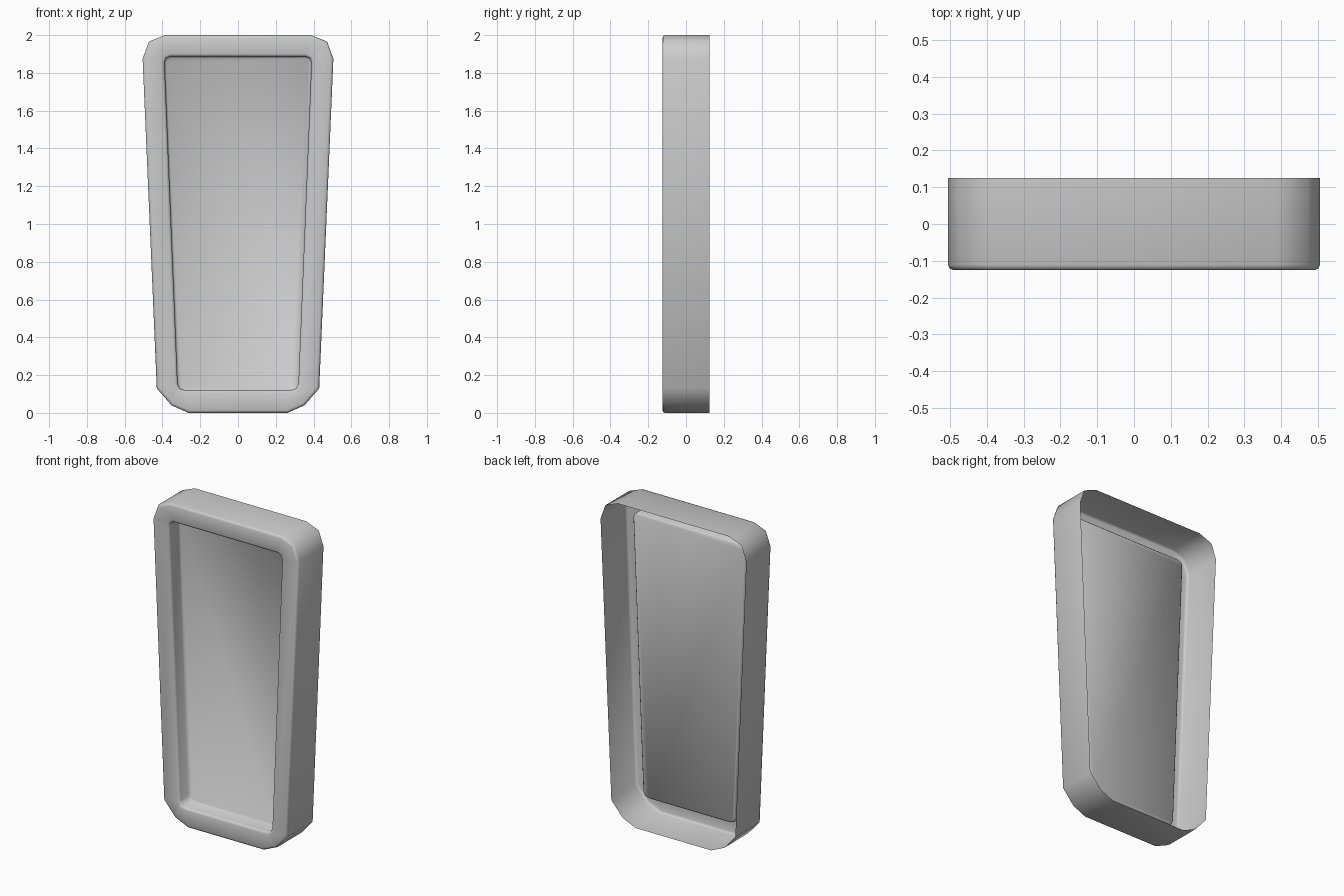
import bpy, bmesh, math
from mathutils import Vector

if "Cube" in bpy.data.objects:
    bpy.data.objects.remove(bpy.data.objects["Cube"])


def mirrored(half):
    """Closed outline from its right half (top to bottom), as (x, z)."""
    return [Vector(p) for p in half] + [Vector((-x, z)) for x, z in reversed(half)]


def offset(outline, d):
    """Move an outline outwards by d (inwards when negative)."""
    result = []
    n = len(outline)
    for i, p in enumerate(outline):
        a = (p - outline[i - 1]).normalized()
        b = (outline[(i + 1) % n] - p).normalized()
        na, nb = Vector((-a.y, a.x)), Vector((-b.y, b.x))
        result.append(p + (na + nb) * d / (1 + na.dot(nb)))
    return result


outer = mirrored([(0.385, 2.0), (0.472, 1.966), (0.505, 1.875),
                  (0.43, 0.13), (0.352, 0.04), (0.262, 0.0)])
inner = mirrored([(0.358, 1.887), (0.38, 1.878), (0.389, 1.855),
                  (0.32, 0.155), (0.308, 0.129), (0.28, 0.12)])

# Open-backed side wall, rounded front rim, recess wall and panel edge
sections = [(outer, 0, 0.125), (outer, 0, -0.111), (outer, -0.004, -0.121),
            (outer, -0.014, -0.125), (inner, 0.014, -0.125),
            (inner, 0.004, -0.121), (inner, 0, -0.111), (inner, 0, -0.036),
            (inner, -0.008, -0.028)]

bm = bmesh.new()
loops = [[bm.verts.new((p.x, y, p.y)) for p in offset(o, d)] for o, d, y in sections]
for a, b in zip(loops, loops[1:]):
    for i in range(len(a)):
        j = (i + 1) % len(a)
        bm.faces.new((a[i], a[j], b[j], b[i]))

# Recessed flat panel
panel = bm.faces.new(loops[-1])
bm.normal_update()
if panel.normal.y > 0:
    panel.normal_flip()
bmesh.ops.recalc_face_normals(bm, faces=bm.faces)
bm.normal_update()
if panel.normal.y > 0:
    bmesh.ops.reverse_faces(bm, faces=bm.faces)

mesh = bpy.data.meshes.new("tapered_frame_panel")
bm.to_mesh(mesh)
bm.free()
obj = bpy.data.objects.new("tapered_frame_panel", mesh)
bpy.context.collection.objects.link(obj)
bpy.context.view_layer.objects.active = obj
obj.select_set(True)
bpy.ops.object.shade_smooth_by_angle(angle=math.radians(50))
